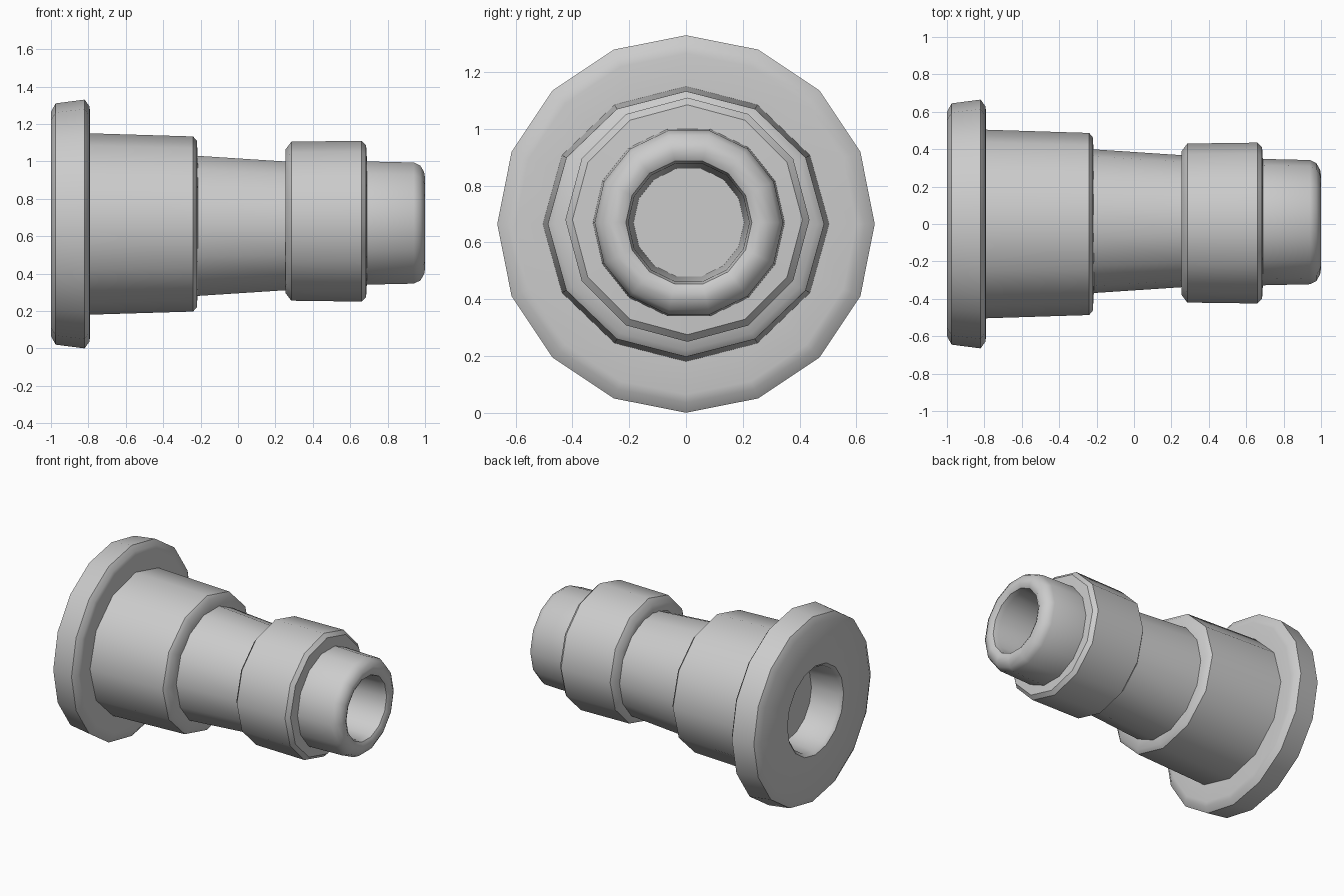
import bpy, math

if "Cube" in bpy.data.objects:
    bpy.data.objects.remove(bpy.data.objects["Cube"])

AXIS_Z = 0.665  # height of the horizontal turning axis

steel = bpy.data.materials.new("light_grey")
steel.diffuse_color = (0.6, 0.6, 0.6, 1)
steel.use_nodes = True
steel.node_tree.nodes["Principled BSDF"].inputs["Base Color"].default_value = steel.diffuse_color


def turned(name, profile, sides, cy=0.0, cz=AXIS_Z, wide=1.0, phase=0.0):
    """Turn an (x, radius) profile about the x axis; radius 0 makes a centre point."""
    verts, faces, rings = [], [], []
    for x, r in profile:
        n = 1 if r == 0 else sides
        rings.append([len(verts) + k for k in range(n)])
        for k in range(n):
            a = 2 * math.pi * (k + phase) / sides
            verts.append((x, cy + wide * r * math.cos(a), cz + r * math.sin(a)))
    for a, b in zip(rings, rings[1:]):
        for k in range(sides):
            j = (k + 1) % sides
            if len(a) == 1:
                faces.append((a[0], b[j], b[k]))
            elif len(b) == 1:
                faces.append((a[k], a[j], b[0]))
            else:
                faces.append((a[k], a[j], b[j], b[k]))
    mesh = bpy.data.meshes.new(name)
    mesh.from_pydata(verts, [], faces)
    mesh.materials.append(steel)
    obj = bpy.data.objects.new(name, mesh)
    bpy.context.collection.objects.link(obj)
    bpy.ops.object.select_all(action='DESELECT')
    obj.select_set(True)
    bpy.context.view_layer.objects.active = obj
    bpy.ops.object.shade_smooth_by_angle(angle=math.radians(42))
    return obj


# wide end flange with a shallow round recess in its back
turned("flange", [(-0.78, 0), (-0.78, 0.27), (-0.98, 0.29), (-1.0, 0.31),
                  (-1.0, 0.60), (-0.975, 0.645), (-0.82, 0.665),
                  (-0.795, 0.63), (-0.79, 0.60), (-0.79, 0.46)], 16)

# thick tapering body
turned("body", [(-0.80, 0.485), (-0.24, 0.468), (-0.22, 0.445), (-0.215, 0.36)],
       12, wide=1.04)

# slimmer neck
turned("neck", [(-0.23, 0.385), (0.27, 0.352)], 14, cy=0.015, cz=0.655)

# raised collar
turned("collar", [(0.255, 0.33), (0.255, 0.385), (0.285, 0.425), (0.66, 0.43),
                  (0.685, 0.405), (0.69, 0.32)], 12, cy=0.005, cz=0.68)

# tip with rounded lip and blind bore
turned("tip", [(0.68, 0.338), (0.94, 0.332), (0.975, 0.315), (0.995, 0.28),
               (1.0, 0.25), (0.985, 0.222), (0.95, 0.213), (0.3, 0.195),
               (0.3, 0)], 14, cy=0.01, cz=0.67)
